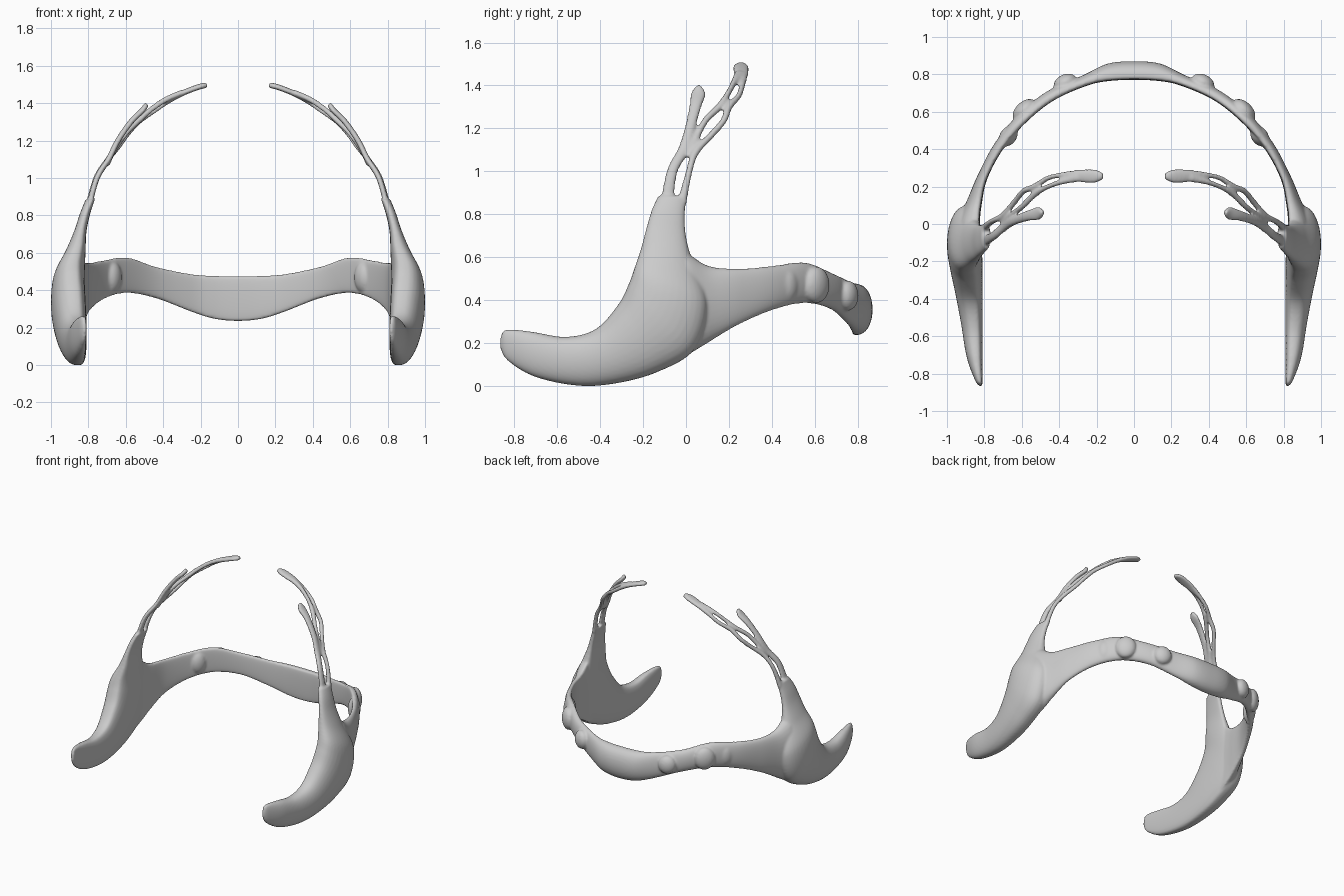
import bpy, bmesh
from math import sin, cos, pi, radians
from mathutils import Vector, Matrix

cube = bpy.data.objects.get("Cube")
if cube:
    bpy.data.objects.remove(cube, do_unlink=True)

RING = 32   # points around each cross-section
STEPS = 8   # samples between two given sections


def smooth_rows(rows):
    """Catmull-Rom interpolation of rows of numbers."""
    rows = [Vector(r) for r in rows]
    result = []
    for i in range(len(rows) - 1):
        b, c = rows[i], rows[i + 1]
        a = rows[max(i - 1, 0)]
        d = rows[min(i + 2, len(rows) - 1)]
        for k in range(STEPS):
            t = k / STEPS
            result.append(b + (c - a) * (t / 2)
                          + (a * 2 - b * 5 + c * 4 - d) * (t * t / 2)
                          + (b * 3 - a - c * 3 + d) * (t ** 3 / 2))
    result.append(rows[-1])
    return result


def section(low, high, normal, inner, outer):
    """Flat-backed oval between two edge points."""
    ring = []
    for k in range(RING):
        a = 2 * pi * k / RING
        s = sin(a)
        offset = outer * s ** 0.8 if s >= 0 else -inner * (-s) ** 0.55
        ring.append(low.lerp(high, (1 - cos(a)) / 2) + normal * offset)
    return ring


def loft(bm, rings, side=1):
    loops = [[bm.verts.new((p.x * side, p.y, p.z)) for p in ring] for ring in rings]
    for first, second in zip(loops, loops[1:]):
        for k in range(RING):
            n = (k + 1) % RING
            bm.faces.new((first[k], first[n], second[n], second[k]))
    bm.faces.new(loops[0])
    bm.faces.new(loops[-1])


def tangents(points):
    last = len(points) - 1
    return [(points[min(i + 1, last)] - points[max(i - 1, 0)]).normalized()
            for i in range(last + 1)]


# Cheek paddle, hub and upright: back edge y z, front edge y z, inner x, outer x
SIDE_ARM = [
    (-.868, .18, -.866, .22, .812, .825),
    (-.83, .115, -.84, .262, .81, .85),
    (-.7, .04, -.72, .252, .81, .895),
    (-.5, 0, -.56, .228, .81, .925),
    (-.32, .012, -.42, .265, .81, .955),
    (-.13, .065, -.315, .38, .81, .985),
    (.04, .17, -.265, .48, .815, 1),
    (.1, .38, -.24, .55, .82, .985),
    (.03, .58, -.21, .64, .815, .92),
    (0, .7, -.185, .735, .81, .875),
    (-.005, .8, -.16, .82, .79, .845),
    (.003, .885, -.13, .885, .765, .815),
]

# Rear band, half: inner x, y, lower z, upper z, outward bulge
HALF_BAND = [
    (.83, -.1, .1, .64, .12),
    (.825, 0, .14, .62, .12),
    (.815, .1, .2, .56, .085),
    (.785, .24, .285, .546, .055),
    (.7, .4, .355, .56, .055),
    (.58, .54, .385, .575, .06),
    (.43, .66, .357, .525, .06),
    (.25, .74, .287, .487, .06),
    (.13, .765, .248, .477, .093),
    (0, .77, .235, .475, .1),
]

# Open strands at the top of each upright: x, y, z, half width
FRONT_PRONG = [
    (.795, -.09, .85, .03), (.752, -.064, 1, .025), (.69, -.012, 1.1, .026),
    (.64, .018, 1.2, .024), (.57, .043, 1.3, .028), (.51, .057, 1.36, .034),
    (.485, .06, 1.395, .012),
]
REAR_PRONG = [
    (.8, -.02, .85, .022), (.757, .015, 1, .015), (.7, .045, 1.09, .018),
    (.64, .115, 1.165, .015), (.59, .175, 1.235, .015), (.53, .2, 1.3, .017),
    (.46, .245, 1.35, .013), (.38, .262, 1.405, .015), (.3, .258, 1.45, .032),
    (.21, .256, 1.485, .036), (.165, .256, 1.495, .015),
]
MIDDLE_STRAND = [
    (.7, 0, 1.07, .018), (.665, .04, 1.14, .016), (.6, .09, 1.235, .015),
    (.535, .155, 1.3, .017), (.47, .195, 1.36, .013), (.39, .225, 1.415, .015),
    (.3, .25, 1.455, .025),
]

# Raised pads on the band: angle, height, radius, half width, half height
PADS = [(64, .42, .84, .065, .07), (46, .47, .845, .075, .085), (35, .47, .82, .06, .085)]


def add_side_arm(bm, side):
    rings = []
    for ya, za, yb, zb, x_in, x_out in smooth_rows(SIDE_ARM):
        edge = x_in + (x_out - x_in) * 0.38
        rings.append(section(Vector((edge, ya, za)), Vector((edge, yb, zb)),
                             Vector((1, 0, 0)), edge - x_in, x_out - edge))
    loft(bm, rings, side)


def add_band(bm):
    mirrored = [(-row[0],) + row[1:] for row in reversed(HALF_BAND[:-1])]
    rows = smooth_rows(HALF_BAND + mirrored)
    path = [Vector((r[0], r[1], 0)) for r in rows]
    rings = []
    for row, point, along in zip(rows, path, tangents(path)):
        out = Vector((along.y, -along.x, 0))
        base = point + out * 0.015
        rings.append(section(base + Vector((0, 0, row[2])), base + Vector((0, 0, row[3])),
                             out, 0.015, row[4] - 0.015))
    loft(bm, rings)


def add_strand(bm, rows, side):
    rows = smooth_rows(rows)
    path = [r.to_3d() for r in rows]
    rings = []
    for row, point, along in zip(rows, path, tangents(path)):
        out = Vector((point.x, 0, point.z - 0.75)).normalized()
        across = along.cross(out).normalized() * row[3]
        rings.append(section(point - across, point + across, out, 0.013, 0.017))
    loft(bm, rings, side)


def add_pad(bm, pad, side):
    angle, height, radius, width, tall = pad
    turn = radians(angle if side > 0 else 180 - angle)
    matrix = (Matrix.Translation((radius * cos(turn), radius * sin(turn), height))
              @ Matrix.Rotation(turn, 4, 'Z') @ Matrix.Diagonal((.045, width, tall, 1)))
    bmesh.ops.create_uvsphere(bm, u_segments=24, v_segments=16, radius=1, matrix=matrix)


# Assemble the one-piece frame
bm = bmesh.new()
add_band(bm)
for side in (1, -1):
    add_side_arm(bm, side)
    for strand in (FRONT_PRONG, REAR_PRONG, MIDDLE_STRAND):
        add_strand(bm, strand, side)
    for pad in PADS:
        add_pad(bm, pad, side)
bmesh.ops.recalc_face_normals(bm, faces=bm.faces[:])
for face in bm.faces:
    face.smooth = True

mesh = bpy.data.meshes.new("headset_frame")
bm.to_mesh(mesh)
bm.free()
frame = bpy.data.objects.new("headset_frame", mesh)
bpy.context.collection.objects.link(frame)

# Plain grey plastic
grey = bpy.data.materials.new("grey_plastic")
grey.use_nodes = True
colour = (0.6, 0.6, 0.6, 1)
grey.diffuse_color = colour
grey.node_tree.nodes["Principled BSDF"].inputs["Base Color"].default_value = colour
mesh.materials.append(grey)

# Fuse the parts into one flowing skin
fuse = frame.modifiers.new("fuse", 'REMESH')
fuse.mode = 'VOXEL'
fuse.voxel_size = 0.008
fuse.use_smooth_shade = True
soften = frame.modifiers.new("soften", 'SMOOTH')
soften.factor = 0.5
soften.iterations = 6
